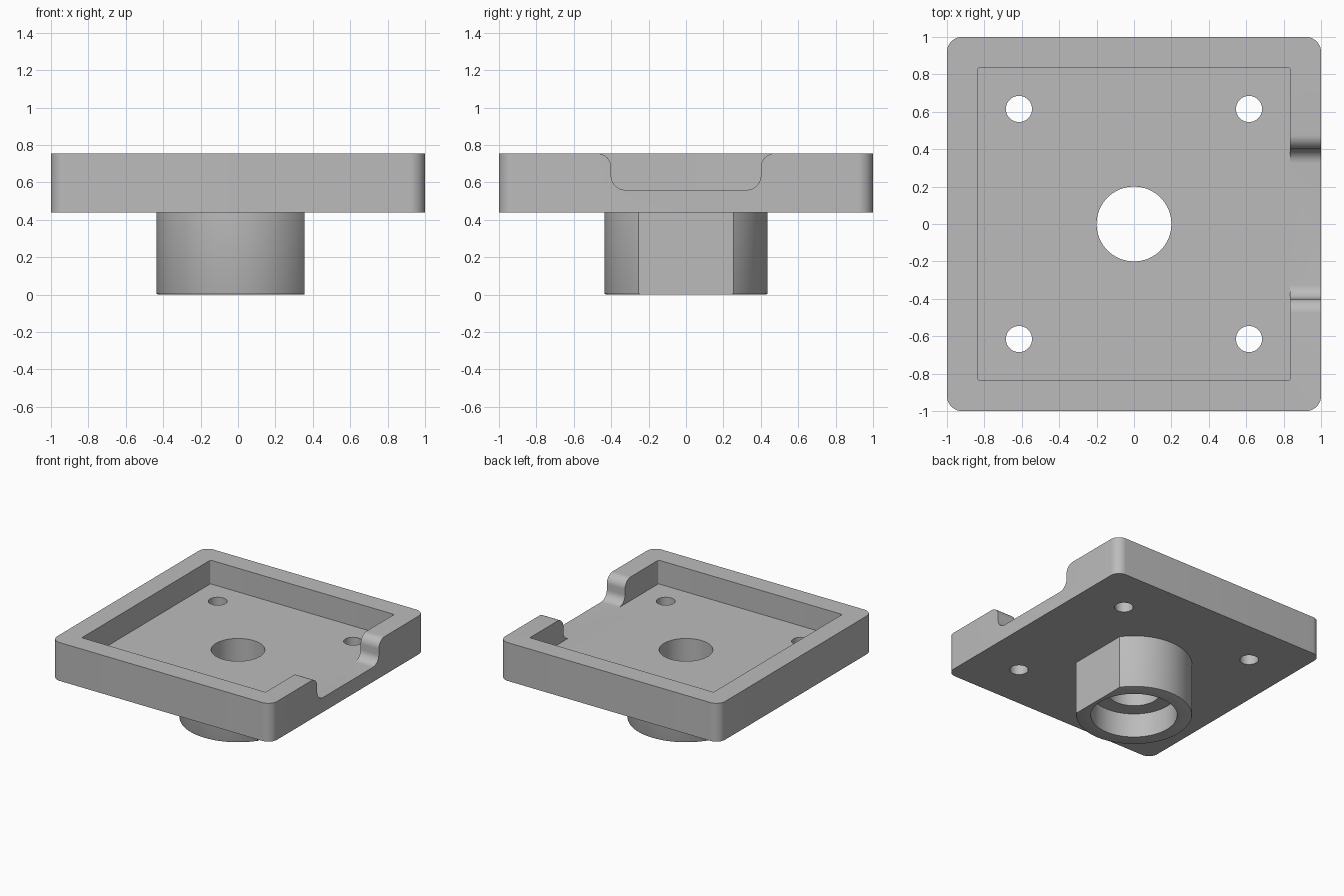
import bpy, bmesh, math
from mathutils import Vector

old = bpy.data.objects.get("Cube")
if old:
    bpy.data.objects.remove(old, do_unlink=True)

HALF, TOP, UNDER, FLOOR = 1.0, 0.755, 0.44, 0.56

grey = bpy.data.materials.new("plain grey")
grey.use_nodes = True
grey.diffuse_color = (0.5, 0.5, 0.5, 1)
grey.node_tree.nodes["Principled BSDF"].inputs["Base Color"].default_value = (0.5, 0.5, 0.5, 1)


def arc(cx, cy, r, a0, a1, n=12):
    """Points along an arc, angles in degrees."""
    angles = [math.radians(a0 + (a1 - a0) * i / n) for i in range(n + 1)]
    return [(cx + r * math.cos(a), cy + r * math.sin(a)) for a in angles]


def circle(cx, cy, r, n=64):
    return arc(cx, cy, r, 0, 360, n)[:-1]


def rounded_square(half, r):
    c = half - r
    corners = ((c, c), (-c, c), (-c, -c), (c, -c))
    return [p for i, (x, y) in enumerate(corners)
            for p in arc(x, y, r, 90 * i, 90 * i + 90)]


def prism(name, outline, lo, hi, along_x=False, chamfer=0):
    """Extrude an outline along z, or a y-z outline along x."""
    bm = bmesh.new()
    place = (lambda u, v: (lo, u, v)) if along_x else (lambda u, v: (u, v, lo))
    base = bm.faces.new([bm.verts.new(place(u, v)) for u, v in outline])
    rim = list(base.edges)
    ext = bmesh.ops.extrude_face_region(bm, geom=[base], use_keep_orig=True)
    step = Vector((hi - lo, 0, 0)) if along_x else Vector((0, 0, hi - lo))
    verts = [g for g in ext["geom"] if isinstance(g, bmesh.types.BMVert)]
    bmesh.ops.translate(bm, verts=verts, vec=step)
    if chamfer:
        bmesh.ops.bevel(bm, geom=rim, offset=chamfer, segments=2,
                        profile=0.5, affect='EDGES')
    bmesh.ops.recalc_face_normals(bm, faces=bm.faces)
    mesh = bpy.data.meshes.new(name)
    bm.to_mesh(mesh)
    bm.free()
    mesh.materials.append(grey)
    obj = bpy.data.objects.new(name, mesh)
    bpy.context.collection.objects.link(obj)
    return obj


def combine(target, tool, operation='DIFFERENCE'):
    """Apply a boolean and discard the tool."""
    mod = target.modifiers.new("cut", 'BOOLEAN')
    mod.operation, mod.solver, mod.object = operation, 'EXACT', tool
    bpy.context.view_layer.objects.active = target
    bpy.ops.object.modifier_apply(modifier=mod.name)
    bpy.data.objects.remove(tool, do_unlink=True)


# Square tray with rounded corners
tray = prism("flanged_tray", rounded_square(HALF, 0.08), UNDER, TOP)

# Round boss below with one flat side
boss = prism("boss", circle(0, 0, 0.437, 96), 0, 0.5, chamfer=0.01)
combine(boss, prism("flat_cutter", [(0.355, -1), (1, -1), (1, 1), (0.355, 1)], -1, 1))
combine(tray, boss, 'UNION')

# Square pocket in the top
combine(tray, prism("pocket_cutter", rounded_square(0.835, 0.01), FLOOR, 1))

# Notch through the left wall, filleted at floor and rim
r = 0.075
side = (arc(0.4 - r, FLOOR + r, r, -90, 0)
        + arc(0.4 + r, TOP - r, r, 180, 90) + [(0.4 + r, 1)])
notch = side + [(-y, z) for y, z in reversed(side)]
combine(tray, prism("notch_cutter", notch, 0.7, 1.2, along_x=True))

# Centre bore, counterbore from below and four screw holes
combine(tray, prism("bore_cutter", circle(0, 0, 0.2), -1, 1))
combine(tray, prism("counterbore_cutter", circle(0, 0, 0.325), -1, 0.2))
for x in (-0.615, 0.615):
    for y in (-0.615, 0.615):
        combine(tray, prism("screw_hole_cutter", circle(x, y, 0.07, 40), 0.2, 1))

# Smooth curved walls, sharp corners
bpy.ops.object.select_all(action='DESELECT')
tray.select_set(True)
bpy.context.view_layer.objects.active = tray
bpy.ops.object.shade_smooth_by_angle(angle=math.radians(30))
